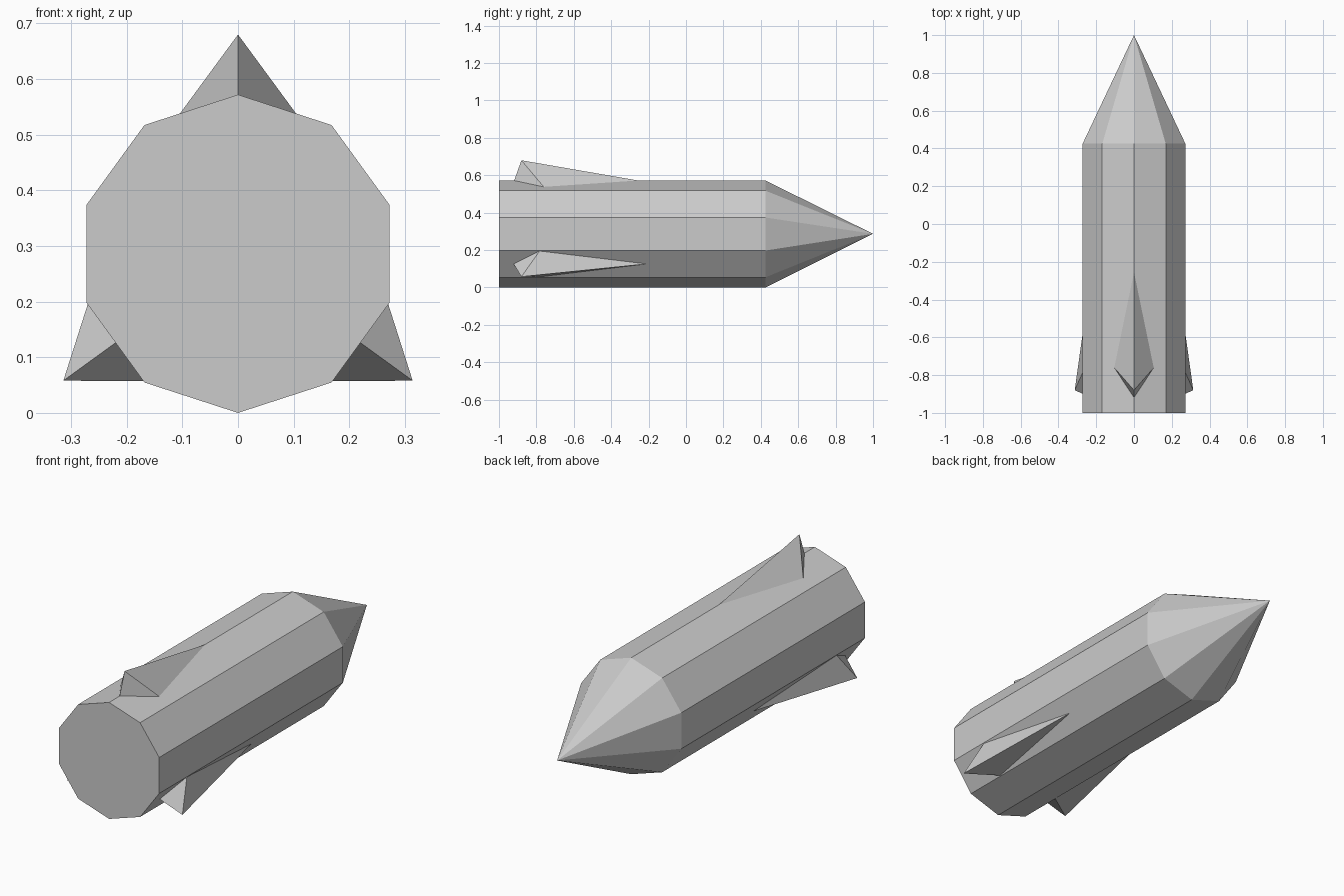
import bpy, bmesh
from math import cos, sin, pi, radians

if "Cube" in bpy.data.objects:
    bpy.data.objects.remove(bpy.data.objects["Cube"])

R = 0.286      # hull radius, also height of its axis
SIDES = 10


def finish(name, bm):
    bmesh.ops.recalc_face_normals(bm, faces=bm.faces)
    mesh = bpy.data.meshes.new(name)
    bm.to_mesh(mesh)
    bm.free()
    ob = bpy.data.objects.new(name, mesh)
    bpy.context.collection.objects.link(ob)
    return ob


# Hull: ten-sided tube with a pointed nose
bm = bmesh.new()
angles = [pi / 2 + 2 * pi * i / SIDES for i in range(SIDES)]
tail, shoulder = [[bm.verts.new((R * cos(a), y, R + R * sin(a))) for a in angles]
                  for y in (-1.0, 0.425)]
tip = bm.verts.new((0, 1.0, R + 0.001))
bm.faces.new(tail)
for i in range(SIDES):
    j = (i + 1) % SIDES
    bm.faces.new((tail[i], tail[j], shoulder[j], shoulder[i]))
    bm.faces.new((shoulder[i], shoulder[j], tip))
finish("hull", bm)


# Fins: four-sided pyramids sunk into the hull, pointing outward
def fin(name, reach, angle):
    depth = 0.16
    y, z = -0.88, reach - depth
    bm = bmesh.new()
    apex = bm.verts.new((0, y, reach))
    base = [bm.verts.new(p) for p in (
        (0, y - 0.36 * depth, z), (0.735 * depth, y + 0.84 * depth, z),
        (0, y + 5.78 * depth, z), (-0.735 * depth, y + 0.84 * depth, z))]
    bm.faces.new(base)
    for i in range(4):
        bm.faces.new((base[i], base[(i + 1) % 4], apex))
    ob = finish(name, bm)
    ob.location.z = R
    ob.rotation_euler.y = radians(angle)


fin("top_fin", 0.394, 0)
fin("right_fin", 0.388, 126)
fin("left_fin", 0.388, -126)
